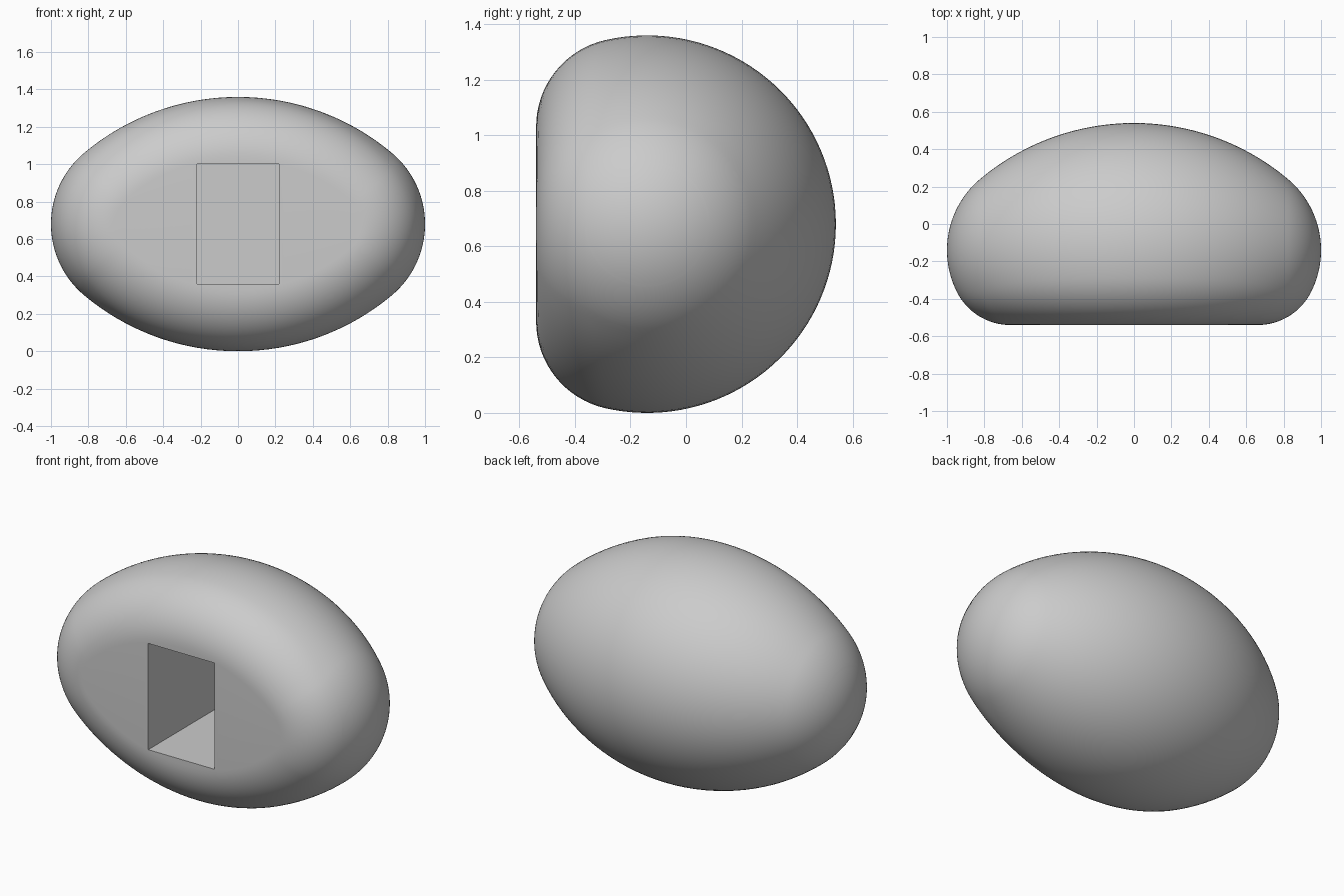
import bpy, bmesh
from math import sin, cos, asin, acos, sqrt, pi
from mathutils import Vector

cube = bpy.data.objects.get("Cube")
if cube:
    bpy.data.objects.remove(cube, do_unlink=True)

# Main sizes: a spindle turned about x, sliced flat at the front, rim rounded
CENTRE = Vector((0, -0.14, 0.68))
HEIGHT = 0.68            # largest radius of the spindle
ARC = 1.28               # radius of its long side arc
DROP = ARC - HEIGHT
TIP_X = (DROP ** 2 - (ARC - 1) ** 2) / (2 * (ARC - 1))
TIP_R = 1 - TIP_X        # radius of the rounded ends
JOIN = asin(TIP_X / (ARC - TIP_R))
ROUND = 0.32             # radius of the rounded front rim
SLICE = 0.40 - ROUND     # depth of the rim's centre line
RIM_END = acos(SLICE / (TIP_R - ROUND))
TURN, FILLET, LONG, CAP = 72, 16, 80, 16


def profile(b):
    """Point (x, radius) of the spindle where its normal leans by b."""
    if abs(b) < JOIN:
        return ARC * sin(b), ARC * cos(b) - DROP
    return (TIP_X if b > 0 else -TIP_X) + TIP_R * sin(b), TIP_R * cos(b)


def ring(b, cap):
    x, r = profile(b)
    ri = r - ROUND * cos(b)
    end = pi if cap else acos(max(-1, -SLICE / ri))
    angles = [end * (2 * i / TURN - 1) for i in range(TURN + 1)]
    pts = [Vector((x, r * cos(a), r * sin(a))) for a in angles]
    if not cap:
        front = Vector((0, -1, 0))

        def rim(side):
            base = Vector((x - ROUND * sin(b), ri * cos(end), side * ri * sin(end)))
            n = Vector((sin(b), cos(b) * cos(end), side * cos(b) * sin(end)))
            w = n.angle(front)
            return [base + ROUND * (n * sin(w * (1 - k / FILLET)) + front * sin(w * k / FILLET)) / sin(w)
                    for k in range(1, FILLET + 1)]
        pts += rim(1) + rim(-1)[::-1]
    return [p + CENTRE for p in pts]


def loft(bm, angles, cap):
    rows = [[bm.verts.new(p) for p in ring(b, cap)] for b in angles]
    for lo, hi in zip(rows, rows[1:]):
        n = len(lo)
        for i in range(n - 1 if cap else n):
            j = (i + 1) % n
            bm.faces.new((lo[i], lo[j], hi[j], hi[i]))


# Material
grey = bpy.data.materials.new("plain_grey")
grey.use_nodes = True
colour = (0.6, 0.6, 0.6, 1)
grey.diffuse_color = colour
grey.node_tree.nodes["Principled BSDF"].inputs["Base Color"].default_value = colour

# Rounded body: middle with flat front, plus two end caps
bm = bmesh.new()
loft(bm, [RIM_END * sin(pi * (i / LONG - 0.5)) for i in range(LONG + 1)], False)
for side in (-1, 1):
    loft(bm, [side * (RIM_END + (pi / 2 - RIM_END) * i / CAP) for i in range(CAP + 1)], True)
bmesh.ops.remove_doubles(bm, verts=bm.verts, dist=0.00005)
bmesh.ops.recalc_face_normals(bm, faces=bm.faces)
mesh = bpy.data.meshes.new("rounded_body")
bm.to_mesh(mesh)
bm.free()
mesh.materials.append(grey)
body = bpy.data.objects.new("rounded_body", mesh)
bpy.context.collection.objects.link(body)

# Deep rectangular slot in the front
bpy.ops.mesh.primitive_cube_add(size=1, location=(0, -0.25, 0.68))
cutter = bpy.context.object
cutter.name = "slot_cutter"
cutter.scale = (0.44, 1.0, 0.64)
cutter.hide_render = True
cutter.data.materials.append(grey)
slot = body.modifiers.new("slot", 'BOOLEAN')
slot.operation = 'DIFFERENCE'
slot.solver = 'EXACT'
slot.object = cutter

bpy.ops.object.select_all(action='DESELECT')
body.select_set(True)
bpy.context.view_layer.objects.active = body
bpy.ops.object.modifier_apply(modifier="slot")
bpy.data.objects.remove(cutter, do_unlink=True)
bpy.ops.object.shade_smooth_by_angle(angle=0.6)
